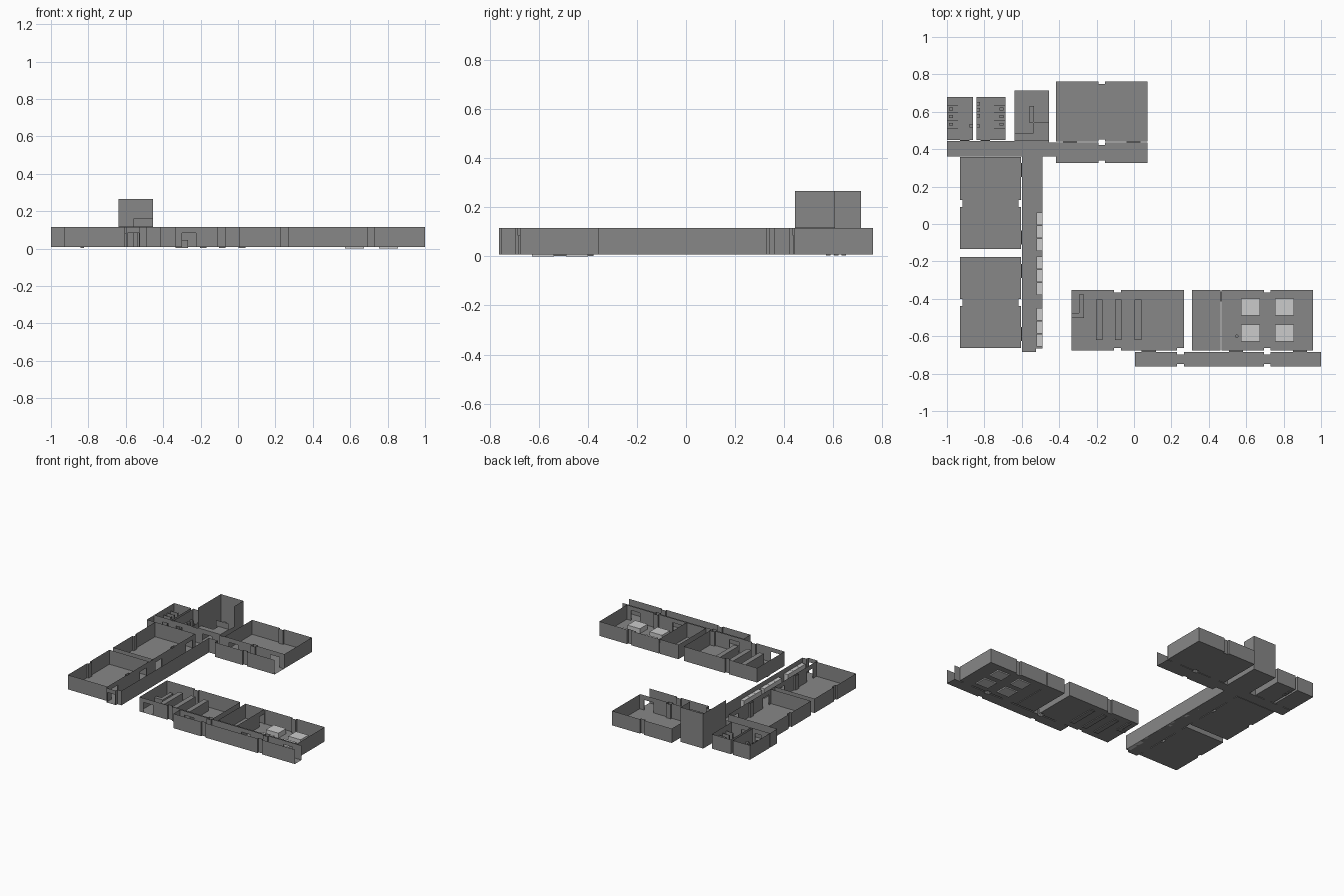
import bpy, bmesh

if "Cube" in bpy.data.objects:
    bpy.data.objects.remove(bpy.data.objects["Cube"])

FLOOR, DOOR, TOP, UPPER = 0.008, 0.084, 0.115, 0.265

# Doorways as plan boxes (x0, x1, y0, y1): any wall crossing one gets an opening
W0, W1, H0, H1, N0, N1, S0, S1 = -.605, -.60, .435, .44, .444, .45, -.684, -.675
DOORS = [
    (W0, W1, .25, .325), (W0, W1, -.11, -.035),                # classroom doors
    (W0, W1, -.29, -.215), (W0, W1, -.625, -.55),
    (-.38, -.305, H0, H1), (-.04, .035, H0, H1),               # hall doors
    (-.93, -.88, N0, N1), (-.82, -.77, N0, N1),                # washroom doors
    (-.60, -.525, N0, N0), (-.59, -.53, -.685, -.685),         # stairwell, corridor end
    (.04, .117, S0, S1), (.507, .583, S0, S1),                 # dining block doors
    (.85, .925, S0, S1), (.463, .468, -.415, -.36),
    (-.30, -.225, S1, S1),
]


def grey(name, v):
    m = bpy.data.materials.new(name)
    m.diffuse_color = (v, v, v, 1)
    m.use_nodes = True
    m.node_tree.nodes["Principled BSDF"].inputs["Base Color"].default_value = m.diffuse_color
    return m


DARK, LIGHT = grey("dark_grey", .245), grey("light_grey", .56)


def finish(name, bm, mat=DARK):
    mesh = bpy.data.meshes.new(name)
    bm.to_mesh(mesh)
    bm.free()
    mesh.materials.append(mat)
    obj = bpy.data.objects.new(name, mesh)
    bpy.context.collection.objects.link(obj)
    return obj


def face(bm, pts):
    return bm.faces.new([bm.verts.new(p) for p in pts])


def panel(bm, axis, c, lo, hi, z0, z1):
    if hi - lo < 1e-4:
        return
    p = (lambda t, z: (t, c, z)) if axis == 0 else (lambda t, z: (c, t, z))
    face(bm, [p(lo, z0), p(hi, z0), p(hi, z1), p(lo, z1)])


def wall(bm, a, b, z0=FLOOR, z1=TOP):
    """Thin axis-aligned wall, split around the doorways it passes through."""
    axis = 0 if abs(a[1] - b[1]) < 1e-6 else 1
    c = a[1 - axis]
    lo, hi = sorted((a[axis], b[axis]))
    gaps = []
    for d in DOORS:
        along, across = (d[:2], d[2:]) if axis == 0 else (d[2:], d[:2])
        if across[0] - 1e-3 <= c <= across[1] + 1e-3 and lo <= along[0] and along[1] <= hi:
            gaps.append(along)
    for g0, g1 in sorted(gaps):
        panel(bm, axis, c, lo, g0, z0, z1)
        panel(bm, axis, c, g0, g1, DOOR, z1)
        lo = g1
    panel(bm, axis, c, lo, hi, z0, z1)


def room(name, pts, skip=()):
    """Floor plus a wall on every outline edge, except edges lying on x = skip."""
    bm = bmesh.new()
    face(bm, [(x, y, FLOOR) for x, y in pts])
    for a, b in zip(pts, pts[1:] + pts[:1]):
        if not (a[0] == b[0] and a[0] in skip):
            wall(bm, a, b)
    return finish(name, bm)


def run(start, end, fixed, axis, centres, inward):
    """One side of an outline with column notches cut inward."""
    sign = 1 if end > start else -1
    ts = [(start, 0)]
    for c in sorted(centres, reverse=sign < 0):
        a, b = c - sign * .018, c + sign * .018
        ts += [(a, 0), (a, inward), (b, inward), (b, 0)]
    return [(t, fixed + o) if axis == 0 else (fixed + o, t) for t, o in ts]


def outline(x0, y0, x1, y1, s=(), e=(), n=(), w=()):
    return (run(x0, x1, y0, 0, s, .013) + run(y0, y1, x1, 1, e, -.013)
            + run(x1, x0, y1, 0, n, -.013) + run(y1, y0, x0, 1, w, .013))


def box(bm, x0, x1, y0, y1, z0, z1):
    for v in bmesh.ops.create_cube(bm, size=1)["verts"]:
        v.co = (x1 if v.co.x > 0 else x0, y1 if v.co.y > 0 else y0, z1 if v.co.z > 0 else z0)


def boxes(name, items, mat=DARK):
    bm = bmesh.new()
    for it in items:
        box(bm, *it)
    return finish(name, bm, mat)


# Rooms of the north-west wing
room("classroom_north", outline(-.93, -.133, W0, .357, e=[.11], w=[.11]))
room("classroom_south", outline(-.93, -.664, W0, -.177, e=[-.42], w=[-.42]))
room("hall", outline(-.417, H1, .072, .762, s=[-.173], n=[-.173]))
room("washroom_left", outline(-1, N1, -.86, .68))
room("washroom_right", outline(-.843, N1, -.688, .68))

# L-shaped corridor joining them, open at its east end
room("main_corridor",
     [(-1, .36), (W1, .36), (W1, -.685), (-.523, -.685), (-.523, -.666), (-.49, -.666),
      (-.49, .36), (-.417, .36)]
     + run(-.417, .072, .326, 0, [-.173], .013) + [(.072, .326)]
     + run(.072, -.455, H0, 0, [-.173], -.013)
     + [(-.455, H0), (-.455, N0), (-1, N0)], skip=[.072])

# Stairwell, with taller walls rising to the upper level
room("stairwell", outline(-.64, N0, -.455, .713))
bm = bmesh.new()
wall(bm, (-.64, N0), (-.64, .713), TOP, UPPER)
wall(bm, (-.64, .713), (-.455, .713), TOP, UPPER)
wall(bm, (-.455, .605), (-.455, .713), TOP, UPPER)
finish("stairwell_upper_walls", bm)
boxes("stair_landing", [(-.64, -.455, N0, .485, .112, .118),
                        (-.54, -.455, .485, .545, .112, .118)])
boxes("stair_rail", [(-.56, -.535, .54, .63, FLOOR, .118)])
bm = bmesh.new()
wall(bm, (-.56, .542), (-.455, .542), TOP, .16)
finish("landing_rail", bm)

# Rooms of the south-east wing
room("library", outline(-.335, S1, .266, -.354, s=[-.088, .248], n=[-.088]))
room("kitchen", outline(.31, S1, .463, -.354))
room("dining_room", outline(.468, S1, .958, -.354, s=[.712], n=[.712]))
room("south_corridor", outline(.005, -.762, 1, S0, s=[.248, .712], n=[.248, .712]), skip=[1])

# Door linings bridging the gaps between rooms and corridors
bm = bmesh.new()
for x0, x1, y0, y1 in DOORS:
    w, d = x1 - x0, y1 - y0
    if min(w, d) < .002:
        continue
    for z in (FLOOR, DOOR):
        face(bm, [(x0, y0, z), (x1, y0, z), (x1, y1, z), (x0, y1, z)])
    if w < d:
        for y in (y0, y1):
            panel(bm, 0, y, x0, x1, FLOOR, DOOR)
    else:
        for x in (x0, x1):
            panel(bm, 1, x, y0, y1, FLOOR, DOOR)
finish("door_linings", bm)

# Lockers along the corridor
step = .0695
boxes("lockers", [(-.52, -.4905, y - (i + 1) * step + .001, y - i * step - .001, FLOOR, .08)
                  for y in (.062, -.172, -.448) for i in range(3)], LIGHT)

# Library shelves and counter
boxes("bookshelves", [(x, x + .036, -.62, -.405, .002, .085) for x in (-.204, -.102, .004)])
boxes("library_counter", [(-.294, -.267, -.502, -.377, .002, .045),
                          (-.334, -.294, -.502, -.476, .002, .045)])

# Dining tables and bin
boxes("dining_tables", [(x, x + .102, y, y + .091, 0, .045)
                        for x in (.572, .754) for y in (-.489, -.628)], LIGHT)
bm = bmesh.new()
bmesh.ops.create_cone(bm, cap_ends=True, segments=12, radius1=.009, radius2=.009, depth=.03)
bmesh.ops.translate(bm, verts=bm.verts, vec=(.55, -.6, .025))
finish("bin", bm)

# Washroom stalls, toilets and basins
for name, back, front in (("left", -.999, -.94), ("right", -.689, -.748)):
    lo, hi = sorted((back, front))
    bm = bmesh.new()
    for y in (.635, .595, .555, .512):
        box(bm, lo, hi, y - .001, y + .001, FLOOR, .075)
        wall(bm, (front, y), (front, y + .012), FLOOR, .075)
    finish(name + "_stalls", bm)
    mid = back + (.02 if front > back else -.02)
    boxes(name + "_toilets", [(mid - .01, mid + .01, y - .007, y + .007, FLOOR, .03)
                              for y in (.534, .575, .615)])
boxes("basins", [(-.88, -.862, .515, .535, .03, .045), (-.841, -.823, .515, .533, .03, .045)]
      + [(-.841, -.823, y, y + .018, .003, .045) for y in (.57, .602, .634)])
